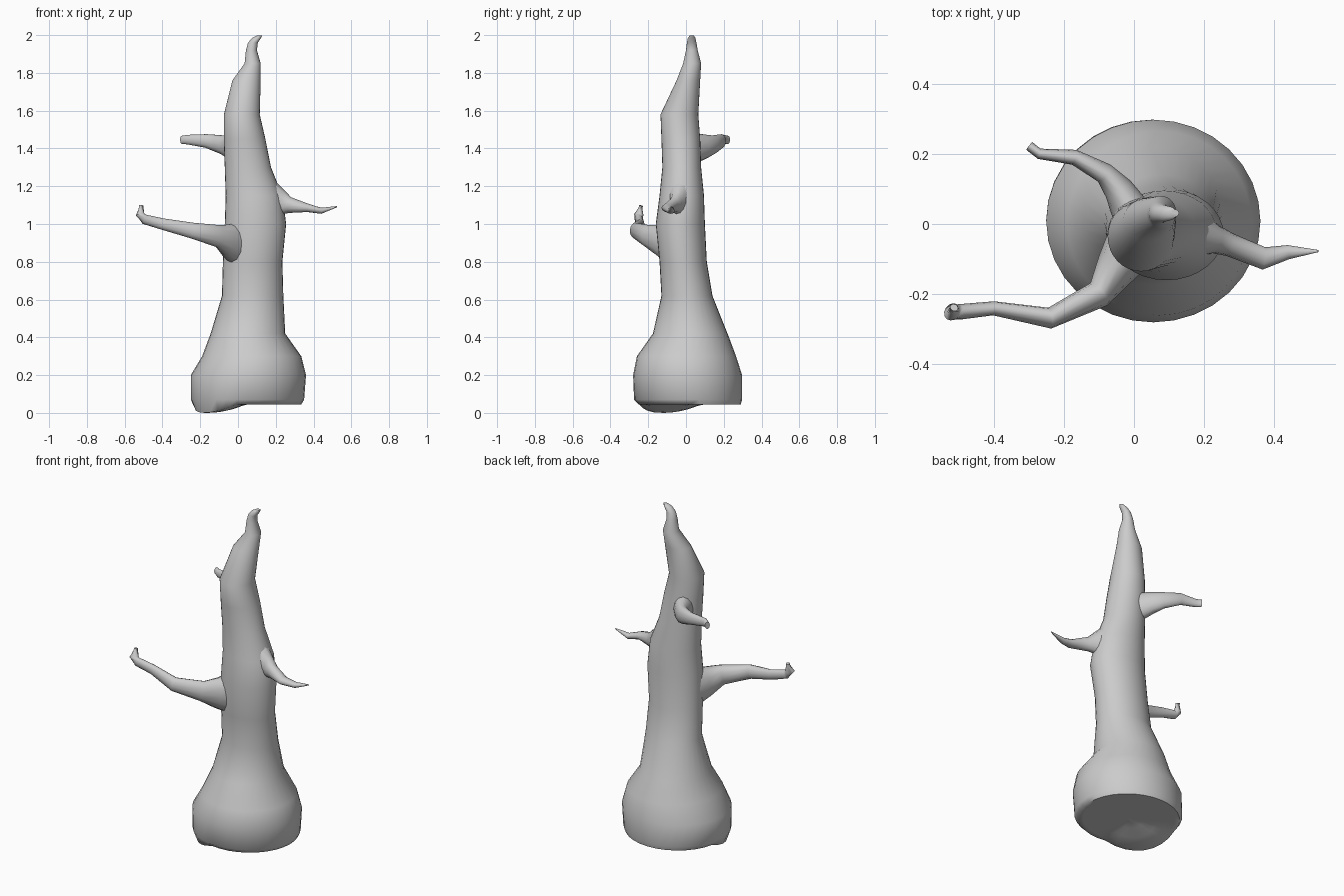
import bpy, bmesh, math
from mathutils import Vector

cube = bpy.data.objects.get("Cube")
if cube:
    bpy.data.objects.remove(cube, do_unlink=True)

bark = bpy.data.materials.new("grey bark")
bark.use_nodes = True
colour = (0.6, 0.6, 0.6, 1)
bark.diffuse_color = colour
bark.node_tree.nodes["Principled BSDF"].inputs["Base Color"].default_value = colour


def loft(name, rings, sharp=60):
    """Skin a list of equal point rings, cap both ends and shade smooth."""
    bm = bmesh.new()
    loops = [[bm.verts.new(p) for p in ring] for ring in rings]
    n = len(loops[0])
    for a, b in zip(loops, loops[1:]):
        for i in range(n):
            j = (i + 1) % n
            bm.faces.new((a[i], a[j], b[j], b[i]))
    bm.faces.new(loops[0][::-1])
    bm.faces.new(loops[-1])
    bmesh.ops.recalc_face_normals(bm, faces=bm.faces)
    mesh = bpy.data.meshes.new(name)
    bm.to_mesh(mesh)
    bm.free()
    mesh.materials.append(bark)
    obj = bpy.data.objects.new(name, mesh)
    bpy.context.collection.objects.link(obj)
    bpy.ops.object.select_all(action='DESELECT')
    obj.select_set(True)
    bpy.context.view_layer.objects.active = obj
    bpy.ops.object.shade_smooth_by_angle(angle=math.radians(sharp))
    return obj


# Trunk: each section is z, x min, x max, y min, y max
SECTIONS = [
    (.045, -.23, .335, -.25, .29), (.07, -.25, .35, -.275, .297),
    (.2, -.25, .36, -.28, .297), (.3, -.19, .335, -.26, .265),
    (.42, -.145, .25, -.175, .22), (.62, -.085, .24, -.13, .14),
    (.8, -.08, .235, -.14, .11), (1.0, -.07, .255, -.16, .1),
    (1.15, -.065, .235, -.14, .095), (1.3, -.07, .175, -.125, .08),
    (1.45, -.075, .145, -.13, .075), (1.58, -.075, .115, -.135, .065),
    (1.76, -.03, .12, -.05, .075), (1.85, .035, .12, -.015, .08),
    (1.92, .042, .1, .0, .062), (1.96, .053, .105, .005, .055),
    (1.985, .075, .122, .01, .05), (1.998, .1, .128, .02, .042),
]
SIDES = 32


def section(z, x0, x1, y0, y1, scale=1):
    ring = []
    for i in range(SIDES):
        a = math.tau * i / SIDES
        c, s = math.cos(a), math.sin(a)
        ring.append(Vector(((x0 + x1) / 2 + c * scale * (x1 - x0) / 2,
                            (y0 + y1) / 2 + s * scale * (y1 - y0) / 2, z)))
    return ring


def root_lump(p):
    """Push the underside down around the front right root."""
    d = (Vector((p.x, p.y)) - Vector((-.16, -.12))).length
    p.z -= .045 * max(0, 1 - (d / .2) ** 2)
    return p


underside = [[root_lump(p) for p in section(*SECTIONS[0], scale=k)]
             for k in (.05, .3, .55, .75, .9)]
body = [section(*s) for s in SECTIONS]
body[0] = [root_lump(p) for p in body[0]]
loft("trunk", underside + body)


# Branches: each path point is x, y, z, width radius, height radius
def branch(name, path, sides=12):
    pts = [Vector(p[:3]) for p in path]
    rings = []
    for i, p in enumerate(path):
        d = (pts[min(i + 1, len(pts) - 1)] - pts[max(i - 1, 0)]).normalized()
        side = d.cross(Vector((0, 0, 1))).normalized()
        up = side.cross(d)
        rings.append([pts[i] + side * math.cos(math.tau * k / sides) * p[3]
                      + up * math.sin(math.tau * k / sides) * p[4]
                      for k in range(sides)])
    return loft(name, rings)


branch("lower_right_branch", [
    (.0, -.05, .9, .08, .13), (-.05, -.125, .91, .06, .09),
    (-.1, -.2, .935, .04, .06), (-.24, -.268, .965, .03, .042),
    (-.4, -.24, 1.0, .02, .03), (-.495, -.25, 1.025, .022, .026),
    (-.518, -.25, 1.05, .026, .022), (-.512, -.238, 1.098, .012, .01)])

branch("upper_right_branch", [
    (.0, .02, 1.4, .06, .09), (-.045, .1, 1.41, .042, .065),
    (-.085, .145, 1.42, .03, .05), (-.17, .19, 1.44, .022, .036),
    (-.27, .2, 1.447, .015, .025), (-.298, .222, 1.445, .014, .022)])

branch("left_branch", [
    (.17, -.03, 1.13, .07, .1), (.235, -.045, 1.11, .04, .065),
    (.275, -.06, 1.1, .033, .042), (.37, -.098, 1.085, .032, .022),
    (.44, -.08, 1.07, .02, .016), (.525, -.077, 1.092, .003, .003)])
